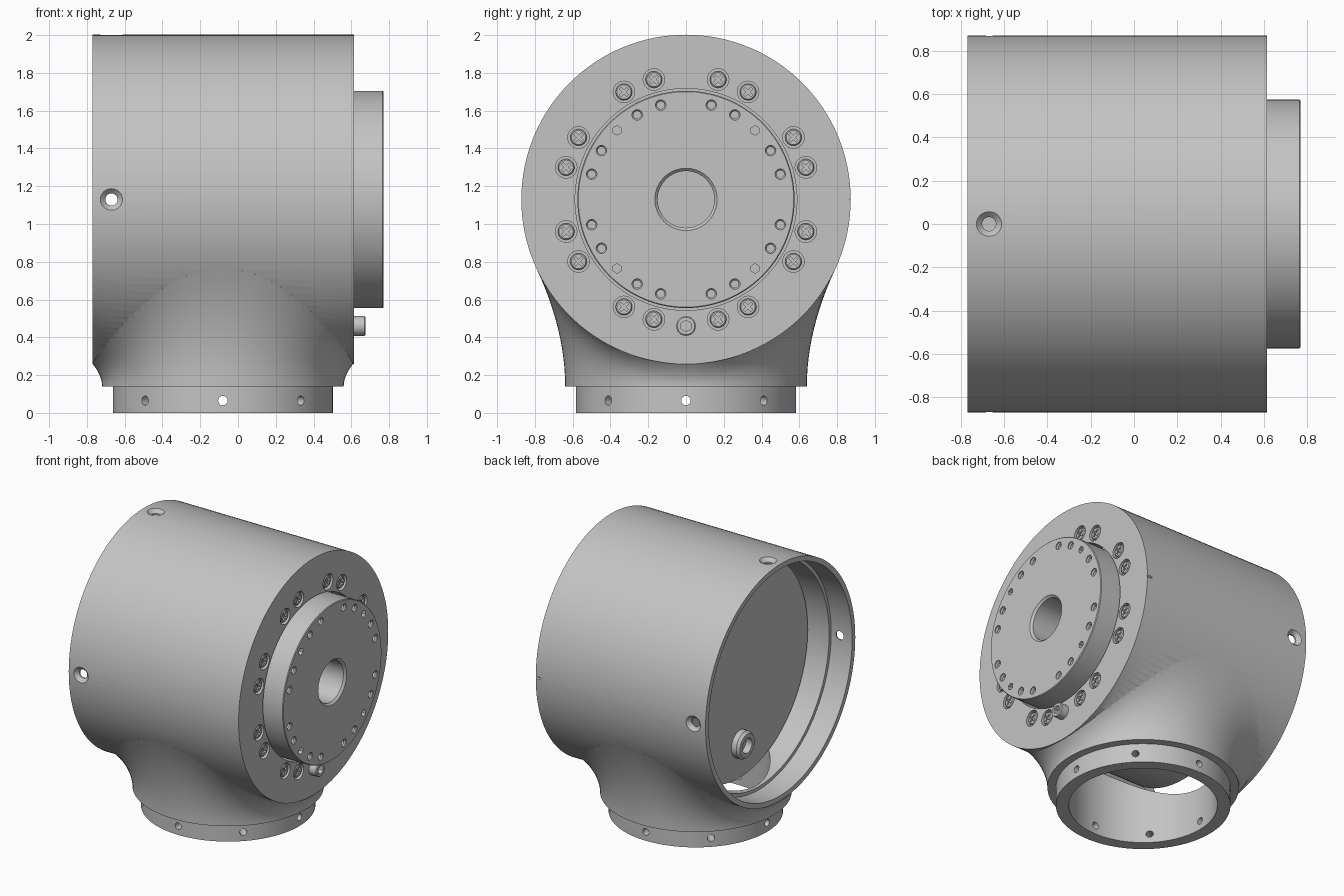
import bpy, bmesh
from math import cos, sin, pi, sqrt, radians, copysign
from mathutils import Matrix, Vector

cube = bpy.data.objects.get("Cube")
if cube:
    bpy.data.objects.remove(cube, do_unlink=True)

metal = bpy.data.materials.new("satin grey metal")
metal.use_nodes = True
grey = (0.55, 0.55, 0.55, 1)
metal.diffuse_color = grey
metal.node_tree.nodes["Principled BSDF"].inputs["Base Color"].default_value = grey

AXIS_Z, R_BARREL, NECK_X = 1.13, 0.872, -0.08
ALONG_X = Matrix.Translation((0, 0, AXIS_Z)) @ Matrix.Rotation(pi / 2, 4, 'Y')


def loft(bm, rings):
    """Skin a list of point rings and cap both ends."""
    loops = [[bm.verts.new(p) for p in ring] for ring in rings]
    n = len(loops[0])
    for a, b in zip(loops, loops[1:]):
        for i in range(n):
            j = (i + 1) % n
            bm.faces.new((a[i], a[j], b[j], b[i]))
    bm.faces.new(loops[0][::-1])
    bm.faces.new(loops[-1])


def turn(bm, profile, matrix, sides=24):
    """Solid of revolution from (height, radius) pairs about local z."""
    loft(bm, [[matrix @ Vector((r * cos(2 * pi * i / sides), r * sin(2 * pi * i / sides), h))
               for i in range(sides)] for h, r in profile])


def finish(bm, name):
    bmesh.ops.recalc_face_normals(bm, faces=bm.faces)
    mesh = bpy.data.meshes.new(name)
    bm.to_mesh(mesh)
    bm.free()
    mesh.materials.append(metal)
    obj = bpy.data.objects.new(name, mesh)
    bpy.context.collection.objects.link(obj)
    return obj


def turned(name, profile, matrix, sides=24):
    bm = bmesh.new()
    turn(bm, profile, matrix, sides)
    return finish(bm, name)


def activate(obj):
    bpy.ops.object.select_all(action='DESELECT')
    obj.select_set(True)
    bpy.context.view_layer.objects.active = obj


def combine(obj, other, operation='DIFFERENCE'):
    """Apply a boolean and discard the helper."""
    activate(obj)
    mod = obj.modifiers.new("cut", 'BOOLEAN')
    mod.operation, mod.object, mod.solver = operation, other, 'EXACT'
    bpy.ops.object.modifier_apply(modifier=mod.name)
    bpy.data.objects.remove(other, do_unlink=True)


def smooth(obj):
    activate(obj)
    bpy.ops.object.shade_smooth_by_angle(angle=radians(30))


def on_face(radius, degrees, x=0.0):
    """Offset on the round front face, as a translation."""
    a = radians(degrees)
    return Matrix.Translation((x, radius * cos(a), radius * sin(a)))


SCREW_ANGLES = [q + d for q in (0, 90, 180, 270) for d in (-30, -15, 15, 30)]

# Housing: horizontal barrel blended into a vertical neck with a collar
housing = turned("housing", [(-0.77, R_BARREL), (0.615, R_BARREL)], ALONG_X, 128)

SIDES, STEPS = 96, 12
angles = [2 * pi * (i + 0.5) / SIDES for i in range(SIDES)]


def flare(a, t):
    """Curve from the neck foot up to its tangent line on the barrel."""
    c, s = cos(a), sin(a)
    ex = 0.69 * copysign(abs(c) ** 0.85, c)
    ey = 0.79 * copysign(abs(s) ** 0.85, s)
    ez = AXIS_Z - sqrt(R_BARREL ** 2 - ey ** 2)
    foot = Vector((0.64 * c, 0.64 * s, 0.14))
    mid = Vector((0.64 * c, 0.64 * s, 0.14 + (ez - 0.14) * 0.48))
    p = foot * (1 - t) ** 2 + mid * 2 * t * (1 - t) + Vector((ex, ey, ez)) * t * t
    return p + Vector((NECK_X, 0, 0))


def circle(r, z):
    return [Vector((NECK_X + r * cos(a), r * sin(a), z)) for a in angles]


rings = [circle(0.583, 0), circle(0.583, 0.14)]
rings += [[flare(a, k / STEPS) for a in angles] for k in range(STEPS + 1)]
rings.append(circle(0.5, 0.95))
bm = bmesh.new()
loft(bm, rings)
combine(housing, finish(bm, "neck"), 'UNION')

# Hollow the neck and the stepped barrel bore
combine(housing, turned("neck_bore", [(-0.1, 0.496), (0.95, 0.496)],
                        Matrix.Translation((NECK_X, 0, 0)), 96))
bore = [(-0.9, 0.835), (-0.6, 0.835), (-0.6, 0.81), (0.5, 0.81), (0.5, 0.587), (0.7, 0.587)]
combine(housing, turned("barrel_bore", bore, ALONG_X, 128))

# Collar holes, countersunk side holes, screw recesses and edge notch
bm = bmesh.new()
for k in range(8):
    turn(bm, [(0.45, 0.025), (0.7, 0.025)], Matrix.Translation((NECK_X, 0, 0.065))
         @ Matrix.Rotation(k * pi / 4, 4, 'Z') @ Matrix.Rotation(pi / 2, 4, 'Y'), 16)
for tilt in (-pi / 2, 0, pi / 2):
    turn(bm, [(0.78, 0.032), (0.845, 0.032), (0.873, 0.06), (0.9, 0.06)],
         Matrix.Translation((-0.67, 0, AXIS_Z)) @ Matrix.Rotation(tilt, 4, 'X'))
for deg in SCREW_ANGLES:
    turn(bm, [(0.585, 0.057), (0.65, 0.057)], on_face(0.657, deg) @ ALONG_X)
turn(bm, [(0.575, 0.008), (0.65, 0.008)],
     Matrix.Translation((0, R_BARREL, 0)) @ ALONG_X, 4)
combine(housing, finish(bm, "housing_holes"))
smooth(housing)

# Drum inside the barrel with the output flange and its blind centre hole
drum = turned("drum_and_flange",
              [(-0.44, 0.79), (0.49, 0.79), (0.49, 0.575), (0.765, 0.575), (0.77, 0.57),
               (0.77, 0.165), (0.755, 0.15), (-0.35, 0.15)], ALONG_X, 128)
bm = bmesh.new()
for deg in SCREW_ANGLES:
    turn(bm, [(0.69, 0.02), (0.755, 0.02), (0.763, 0.028), (0.8, 0.028)],
         on_face(0.517, deg) @ ALONG_X, 16)
for deg in (45, 135, 225, 315):
    turn(bm, [(0.69, 0.025), (0.8, 0.025)], on_face(0.517, deg) @ ALONG_X, 6)
combine(drum, finish(bm, "flange_holes"))
smooth(drum)

# Cross-head screws around the flange, sharing one mesh
screw = turned("screw", [(0.58, 0.044), (0.605, 0.044), (0.611, 0.038)], ALONG_X)
bm = bmesh.new()
arm, half = 0.028, 0.007
corner = [(arm, -half), (arm, half), (half, half)]
cross = []
for k in range(4):
    turned_by = Matrix.Rotation(pi / 4 + k * pi / 2, 2)
    cross += [turned_by @ Vector(p) for p in corner]
loft(bm, [[Vector((x, p.x, AXIS_Z + p.y)) for p in cross] for x in (0.592, 0.63)])
combine(screw, finish(bm, "cross_slot"))
smooth(screw)
for k, deg in enumerate(SCREW_ANGLES):
    copy = screw if k == 0 else bpy.data.objects.new("screw", screw.data)
    if k:
        bpy.context.collection.objects.link(copy)
    copy.matrix_world = on_face(0.657, deg)

# Stop pin below the flange, with a hexagonal socket
pin = turned("stop_pin", [(0.55, 0.052), (0.67, 0.052), (0.676, 0.046)],
             on_face(0.67, 270) @ ALONG_X, 32)
combine(pin, turned("socket", [(0.64, 0.03), (0.7, 0.03)], on_face(0.67, 270) @ ALONG_X, 6))
smooth(pin)

# Cable grommet on the rear of the drum
grommet = turned("rear_grommet",
                 [(-0.4, 0.1), (-0.48, 0.1), (-0.5, 0.085), (-0.5, 0.055), (-0.45, 0.055)],
                 on_face(0.54, 270) @ ALONG_X, 32)
smooth(grommet)
